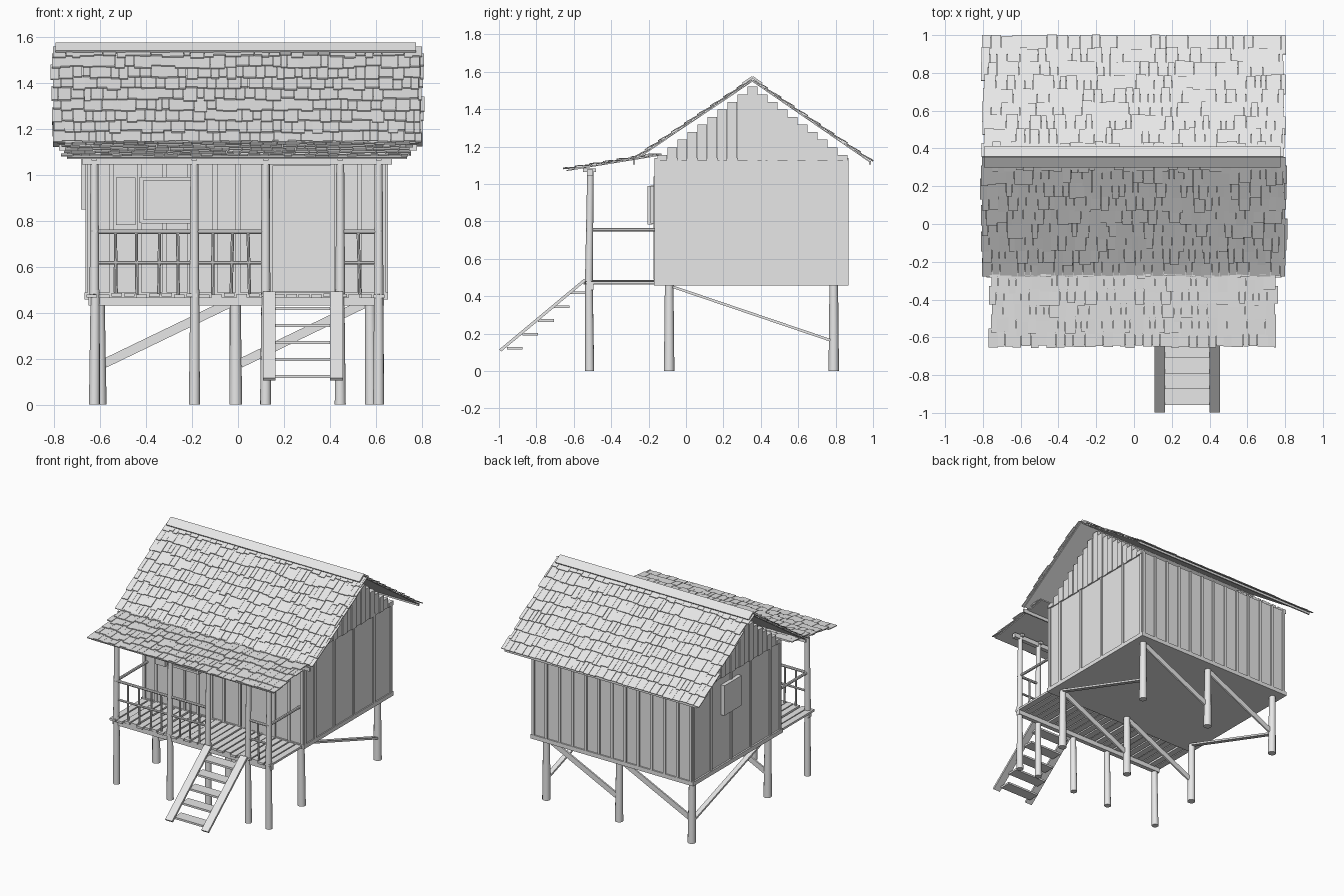
import bpy, bmesh, math, random
from mathutils import Vector, Matrix

if "Cube" in bpy.data.objects:
    bpy.data.objects.remove(bpy.data.objects["Cube"])

random.seed(4)
R = random.uniform
wood = bpy.data.materials.new("weathered_grey_wood")
wood.diffuse_color = (0.8, 0.8, 0.8, 1)
wood.use_nodes = True
wood.node_tree.nodes["Principled BSDF"].inputs["Base Color"].default_value = wood.diffuse_color


def box(bm, x0, x1, y0, y1, z0, z1):
    m = Matrix.Translation(((x0 + x1) / 2, (y0 + y1) / 2, (z0 + z1) / 2))
    m = m @ Matrix.Diagonal((x1 - x0, y1 - y0, z1 - z0, 1))
    bmesh.ops.create_cube(bm, size=1, matrix=m)


def beam(bm, a, b, w, t, side):
    """Plank from a to b; w is its width along the side direction, t its thickness."""
    a, b = Vector(a), Vector(b)
    d = (b - a).normalized()
    s = Vector(side).normalized()
    n = d.cross(s).normalized()
    s = n.cross(d)
    m = Matrix((s, d, n)).transposed().to_4x4()
    m.translation = (a + b) / 2
    bmesh.ops.create_cube(bm, size=1, matrix=m @ Matrix.Diagonal((w, (b - a).length, t, 1)))


def pole(bm, a, b, r0, r1, sides=12):
    a, b = Vector(a), Vector(b)
    m = (b - a).to_track_quat('Z', 'Y').to_matrix().to_4x4()
    m.translation = (a + b) / 2
    bmesh.ops.create_cone(bm, cap_ends=True, segments=sides, radius1=r0, radius2=r1,
                          depth=(b - a).length, matrix=m)


def finish(bm, name, smooth=False):
    bmesh.ops.recalc_face_normals(bm, faces=bm.faces)
    me = bpy.data.meshes.new(name)
    bm.to_mesh(me)
    bm.free()
    me.materials.append(wood)
    ob = bpy.data.objects.new(name, me)
    bpy.context.collection.objects.link(ob)
    if smooth:
        bpy.context.view_layer.objects.active = ob
        ob.select_set(True)
        bpy.ops.object.shade_smooth_by_angle(angle=math.radians(40))
        ob.select_set(False)


X0, X1, Y0, Y1 = -0.655, 0.645, -0.16, 0.86   # cabin footprint
RY, RZ = 0.355, 1.555                         # ridge line
FY = -0.515                                   # porch post line

# Cabin walls and floor slab
bm = bmesh.new()
box(bm, X0, X1, Y0, Y1, 0.48, 1.14)
finish(bm, "cabin_walls")
bm = bmesh.new()
box(bm, X0 - 0.012, X1 + 0.008, Y0 - 0.01, Y1 + 0.01, 0.457, 0.487)
finish(bm, "cabin_floor")

# Wall battens
bm = bmesh.new()
for y in (-0.15, -0.035, 0.19, 0.415, 0.65, 0.85):
    for x, s in ((X0, -1), (X1, 1)):
        box(bm, x - 0.008, x + 0.008, y - 0.01, y + 0.01, 0.487, 1.14)
for i in range(13):
    x = X0 + 0.01 + i * (X1 - X0 - 0.02) / 12
    box(bm, x - 0.01, x + 0.01, Y1 - 0.01, Y1 + 0.009, 0.487, 1.14)
for x in (-0.645, -0.55, -0.43, -0.32, -0.21, -0.1, 0.0, 0.13, 0.41, 0.53, 0.635):
    box(bm, x - 0.01, x + 0.01, Y0 - 0.009, Y0 + 0.01, 0.487, 1.14)
finish(bm, "wall_battens")

# Stepped gable boards
bm = bmesh.new()
for i in range(-9, 10):
    y = RY + i * 0.0535
    top = 1.52 - abs(i) * 0.0405
    for x in (X0 + 0.005, X1 - 0.005):
        o = 0.006 if i % 2 else 0
        box(bm, x - 0.012 - o, x + 0.012 + o, y - 0.026, y + 0.026, 1.125, top)
finish(bm, "gable_boards")

# Door, windows and shutter
bm = bmesh.new()
box(bm, 0.15, 0.40, Y0 - 0.014, Y0, 0.49, 1.04)
finish(bm, "door")
bm = bmesh.new()
box(bm, -0.415, -0.195, Y0 - 0.02, Y0, 0.805, 0.98)
for x in (-0.42, -0.195):
    box(bm, x - 0.009, x + 0.009, Y0 - 0.03, Y0, 0.79, 0.99)
for z in (0.797, 0.983):
    box(bm, -0.42, -0.195, Y0 - 0.03, Y0, z - 0.008, z + 0.008)
finish(bm, "front_window")
bm = bmesh.new()
box(bm, -0.53, -0.447, Y0 - 0.045, Y0 - 0.02, 0.782, 0.988)
box(bm, -0.5, -0.475, Y0 - 0.02, Y0, 0.8, 0.97)
finish(bm, "window_shutter")
bm = bmesh.new()
box(bm, X0 - 0.028, X0, 0.33, 0.53, 0.85, 1.07)
finish(bm, "side_window_shutter")

# Cabin stilts
SX, SY = (-0.60, -0.01, 0.58), (-0.09, 0.79)
bm = bmesh.new()
for x in SX:
    for y in SY:
        pole(bm, (x, y, 0), (x + R(-.006, .006), y, 0.46), 0.028, 0.023)
finish(bm, "cabin_stilts", True)

# Diagonal braces between the stilts
bm = bmesh.new()
for y in SY:
    for a, b in zip(SX, SX[1:]):
        beam(bm, (a + 0.02, y, 0.18), (b - 0.01, y, 0.45), 0.012, 0.04, (0, 1, 0))
for x in (SX[0], SX[2]):
    beam(bm, (x, SY[0] + 0.02, 0.45), (x, SY[1] - 0.02, 0.165), 0.035, 0.014, (1, 0, 0))
finish(bm, "stilt_braces")

# Porch posts and roof beam
PX = (-0.625, -0.19, 0.12, 0.445, 0.612)
bm = bmesh.new()
for x in PX:
    pole(bm, (x, FY, 0), (x + R(-.004, .004), FY - 0.004, 0.5), 0.024, 0.02)
    pole(bm, (x, FY - 0.004, 0.48), (x, FY + 0.004, 1.07), 0.021, 0.017)
finish(bm, "porch_posts", True)
bm = bmesh.new()
box(bm, -0.68, 0.67, FY - 0.013, FY + 0.017, 1.045, 1.078)
for x in PX:
    box(bm, x - 0.012, x + 0.012, FY - 0.035, FY + 0.035, 1.063, 1.082)
finish(bm, "porch_roof_beam")

# Porch deck planks and edge beam
bm = bmesh.new()
n = 24
for i in range(n):
    x = -0.66 + i * 1.305 / n
    z = R(-0.004, 0.004)
    box(bm, x, x + 0.046, -0.54 + R(-.01, .01), Y0, 0.467 + z, 0.482 + z)
finish(bm, "porch_planks")
bm = bmesh.new()
box(bm, -0.65, 0.635, FY - 0.012, FY + 0.02, 0.432, 0.466)
finish(bm, "porch_edge_beam")

# Railings
bm = bmesh.new()
for a, b, posts in ((-0.625, -0.19, (-0.53, -0.44, -0.345, -0.26)),
                    (-0.19, 0.12, (-0.11, -0.03, 0.05)), (0.445, 0.612, (0.53,))):
    pole(bm, (a - 0.01, FY, 0.752), (b + 0.01, FY, 0.752), 0.01, 0.01, 8)
    pole(bm, (a, FY, 0.617), (b, FY, 0.617), 0.008, 0.008, 8)
    for x in posts:
        pole(bm, (x, FY, 0.48), (x + R(-.008, .008), FY, 0.752), 0.007, 0.007, 8)
for x in (PX[0], PX[-1]):
    pole(bm, (x, FY - 0.02, 0.755), (x, Y0, 0.755), 0.01, 0.01, 8)
finish(bm, "railings", True)

# Entrance ladder
bm = bmesh.new()
for x in (0.136, 0.428):
    beam(bm, (x, -0.993, 0.11), (x, -0.54, 0.487), 0.056, 0.016, (1, 0, 0))
finish(bm, "ladder_rails")
bm = bmesh.new()
for i in range(5):
    y, z = -0.915 + i * 0.083, 0.122 + i * 0.074
    box(bm, 0.15, 0.415, y - 0.042, y + 0.042, z - 0.007, z + 0.007)
finish(bm, "ladder_treads")


def roof(name, top, eave, xa, xb, rows, wobble):
    """Thin sheet with overlapping rows of random shingles, laid from top to eave."""
    t, e = Vector((0, *top)), Vector((0, *eave))
    d = (e - t).normalized()
    n = d.cross(Vector((1, 0, 0)))
    n = n if n.z > 0 else -n
    L = (e - t).length
    bm = bmesh.new()
    beam(bm, t + Vector(((xa + xb) / 2, 0, 0)) - n * 0.004,
         e + Vector(((xa + xb) / 2, 0, 0)) - n * 0.004 - d * 0.015, xb - xa - 0.04, 0.006, (1, 0, 0))
    finish(bm, name + "_sheet")
    bm = bmesh.new()
    pitch = L / rows
    for r in range(rows):
        x = xa + R(-0.012, 0.012)
        while x < xb - 0.012:
            w = min(R(0.028, 0.065), xb + R(-0.015, 0.008) - x)
            w = max(w, 0.012)
            low = (r + 1) * pitch + (R(-wobble, wobble) if r < rows - 1 else R(-wobble, 0))
            high = max(0, r * pitch - 0.35 * pitch)
            c = Vector((x + w / 2, 0, 0))
            beam(bm, t + c + d * high + n * 0.001, t + c + d * low + n * R(0.008, 0.012),
                 w - R(0.0005, 0.003), 0.006, (1, 0, 0))
            x += w
    finish(bm, name + "_shingles")


# Roof slopes and porch roof
roof("rear_roof", (RY, RZ), (0.995, 1.115), -0.80, 0.80, 9, 0.007)
roof("front_roof", (RY, RZ), (-0.275, 1.132), -0.805, 0.805, 9, 0.012)
roof("porch_roof", (-0.13, 1.16), (-0.655, 1.073), -0.765, 0.755, 7, 0.014)

# Eave strips under the roof edges
bm = bmesh.new()
box(bm, -0.78, 0.78, -0.283, -0.273, 1.105, 1.132)
box(bm, -0.78, 0.78, 0.978, 0.988, 1.105, 1.122)
finish(bm, "eave_strips")

# Ridge cap boards
bm = bmesh.new()
for s in (-1, 1):
    beam(bm, (-0.01, RY, RZ + 0.016), (-0.01, RY + s * 0.052, RZ - 0.019), 1.57, 0.012, (1, 0, 0))
finish(bm, "ridge_cap")
